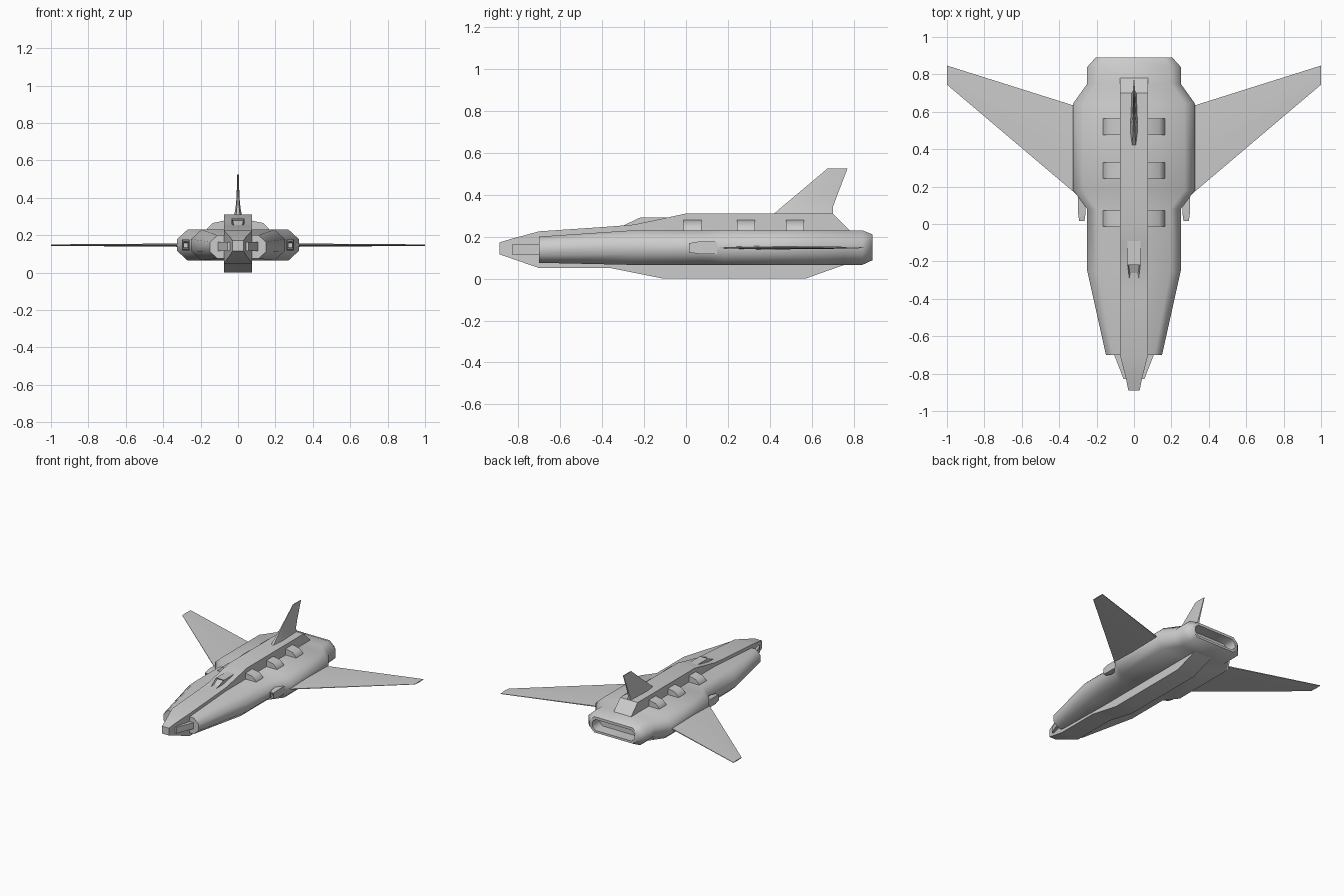
import bpy, bmesh, math

if "Cube" in bpy.data.objects:
    bpy.data.objects.remove(bpy.data.objects["Cube"])


def loft(name, loops, mirror=False, angle=50, tweak=None):
    """Skin a list of equal-length point loops and cap both ends."""
    bm = bmesh.new()
    rings = [[bm.verts.new(p) for p in loop] for loop in loops]
    for a, b in zip(rings, rings[1:]):
        n = len(a)
        for i in range(n):
            j = (i + 1) % n
            bm.faces.new((a[i], a[j], b[j], b[i]))
    bm.faces.new(rings[0])
    bm.faces.new(rings[-1])
    bmesh.ops.recalc_face_normals(bm, faces=bm.faces)
    if tweak:
        tweak(bm)
    me = bpy.data.meshes.new(name)
    bm.to_mesh(me)
    bm.free()
    for p in me.polygons:
        p.use_smooth = True
    me.set_sharp_from_angle(angle=math.radians(angle))
    ob = bpy.data.objects.new(name, me)
    bpy.context.collection.objects.link(ob)
    if mirror:
        ob.modifiers.new("mirror", 'MIRROR')
    return ob


def rect(y, w, lo, hi, cx=0):
    return [(cx - w, y, lo), (cx + w, y, lo), (cx + w, y, hi), (cx - w, y, hi)]


def octagon(y, w, lo, hi, c=0.055):
    """Rectangle with chamfered corners in the xz plane."""
    d = c * 0.92
    return [(-w + c, y, lo), (w - c, y, lo), (w, y, lo + d), (w, y, hi - d),
            (w - c, y, hi), (-w + c, y, hi), (-w, y, hi - d), (-w, y, lo + d)]


# wide hull, ending in a recessed exhaust slot
loft("hull", [
    octagon(-0.70, 0.15, 0.075, 0.20, 0.04),
    octagon(-0.25, 0.25, 0.065, 0.23),
    octagon(0.08, 0.25, 0.065, 0.23),
    octagon(0.18, 0.325, 0.065, 0.23),
    octagon(0.645, 0.325, 0.065, 0.23),
    octagon(0.75, 0.25, 0.065, 0.23),
    octagon(0.84, 0.25, 0.065, 0.23),
    octagon(0.89, 0.205, 0.088, 0.21, 0.04),
    octagon(0.89, 0.18, 0.105, 0.19, 0.025),
    octagon(0.80, 0.18, 0.105, 0.19, 0.025)])

# central spine with nose and keel: y, half width, bottom, top
loft("spine", [rect(*s) for s in [
    (-0.89, 0.03, 0.115, 0.172), (-0.83, 0.042, 0.095, 0.19),
    (-0.70, 0.075, 0.05, 0.225),
    (-0.36, 0.075, 0.05, 0.248), (-0.25, 0.075, 0.028, 0.257),
    (-0.11, 0.075, 0.0, 0.286), (0.0, 0.075, 0.0, 0.31),
    (0.57, 0.075, 0.0, 0.31), (0.70, 0.075, 0.046, 0.31),
    (0.755, 0.075, 0.065, 0.255), (0.78, 0.075, 0.074, 0.23)]], angle=30)

# cheek block on both sides of the nose
loft("nose_cheeks", [rect(-0.83, 0.055, 0.115, 0.163),
                     rect(-0.69, 0.11, 0.115, 0.163)], angle=30)


# cockpit canopy with sunken windscreen
def windscreen(bm):
    f = [f for f in bm.faces if f.normal.y < -0.2 and f.normal.z > 0.4]
    bmesh.ops.inset_region(bm, faces=f, thickness=0.007)
    bmesh.ops.translate(bm, verts=list({v for x in f for v in x.verts}),
                        vec=(0, 0.012, -0.008))


loft("canopy", [rect(-0.30, 0.024, 0.235, 0.252),
                rect(-0.22, 0.034, 0.24, 0.29),
                rect(-0.065, 0.034, 0.25, 0.29)], angle=30, tweak=windscreen)

# wedge blocks along the spine
for i, y in enumerate((0.03, 0.285, 0.52)):
    loft(f"spine_block_{i + 1}", [
        [(0.07, t, 0.22), (0.165, t, 0.22), (0.165, t, 0.235),
         (0.135, t, 0.265), (0.07, t, 0.279)] for t in (y - 0.043, y + 0.043)],
        mirror=True)


# swept wings, thin tapered section
def wing_section(x, front, back, t):
    z, mid = 0.147, front + (back - front) * 0.45
    return [(x, front, z - t * 0.3), (x, mid, z - t), (x, back, z - t * 0.4),
            (x, back, z + t * 0.4), (x, mid, z + t), (x, front, z + t * 0.3)]


loft("wing", [wing_section(0.28, 0.135, 0.62, 0.009),
              wing_section(1.0, 0.745, 0.847, 0.004)], mirror=True, angle=30)

# side gun pods with hollow muzzle
loft("gun_pod", [rect(y, w, 0.147 - h, 0.147 + h, 0.279) for y, w, h in [
    (0.05, 0.009, 0.012), (0.015, 0.009, 0.018), (0.015, 0.014, 0.022),
    (0.065, 0.021, 0.03), (0.20, 0.021, 0.03)]], mirror=True, angle=30)


# tail fin, flared at its foot
def fin_section(z, front, back, w):
    mid = front + (back - front) * 0.3
    return [(-w * 0.5, front, z), (w * 0.5, front, z), (w, mid, z),
            (w * 0.6, back, z), (-w * 0.6, back, z), (-w, mid, z)]


loft("tail_fin", [fin_section(0.30, 0.41, 0.70, 0.022),
                  fin_section(0.34, 0.455, 0.70, 0.014),
                  fin_section(0.40, 0.527, 0.722, 0.008),
                  fin_section(0.525, 0.675, 0.77, 0.004)], angle=40)
